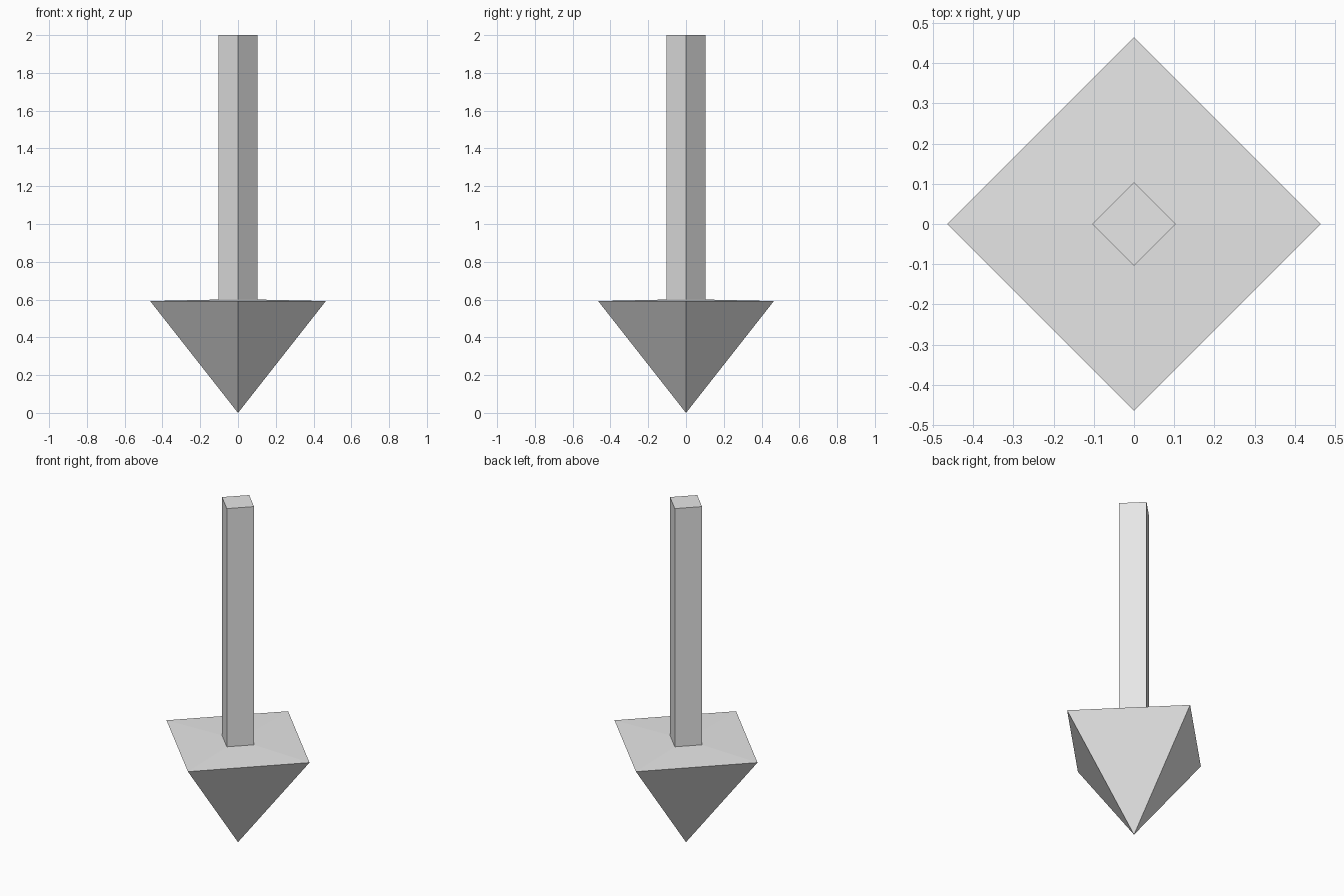
import bpy
import bmesh
import math

if "Cube" in bpy.data.objects:
    bpy.data.objects.remove(bpy.data.objects["Cube"])

grey = bpy.data.materials.new("light_grey")
grey.diffuse_color = (0.8, 0.8, 0.8, 1)
grey.use_nodes = True
grey.node_tree.nodes["Principled BSDF"].inputs["Base Color"].default_value = grey.diffuse_color


def diamond_part(name, rings):
    """Stack square rings (radius, z), corners on the axes; radius 0 is a point."""
    bm = bmesh.new()
    loops = []
    for radius, z in rings:
        count = 4 if radius else 1
        loops.append([bm.verts.new((radius * math.cos(i * math.pi / 2),
                                    radius * math.sin(i * math.pi / 2), z))
                      for i in range(count)])
    for low, high in zip(loops, loops[1:]):
        for i in range(4):
            j = (i + 1) % 4
            corners = [low[i % len(low)], low[j % len(low)],
                       high[j % len(high)], high[i % len(high)]]
            bm.faces.new(list(dict.fromkeys(corners)))
    for loop in (loops[0], loops[-1]):
        if len(loop) == 4:
            bm.faces.new(loop)
    bmesh.ops.recalc_face_normals(bm, faces=bm.faces)
    mesh = bpy.data.meshes.new(name)
    bm.to_mesh(mesh)
    bm.free()
    mesh.materials.append(grey)
    obj = bpy.data.objects.new(name, mesh)
    bpy.context.collection.objects.link(obj)
    return obj


# Downward pointed head with a very slightly raised top
diamond_part("arrow_head", [(0, 0), (0.465, 0.592), (0.104, 0.6), (0, 0.6)])
# Square shaft, turned so its corners face the axes
diamond_part("arrow_shaft", [(0.104, 0.599), (0.104, 2.0)])
